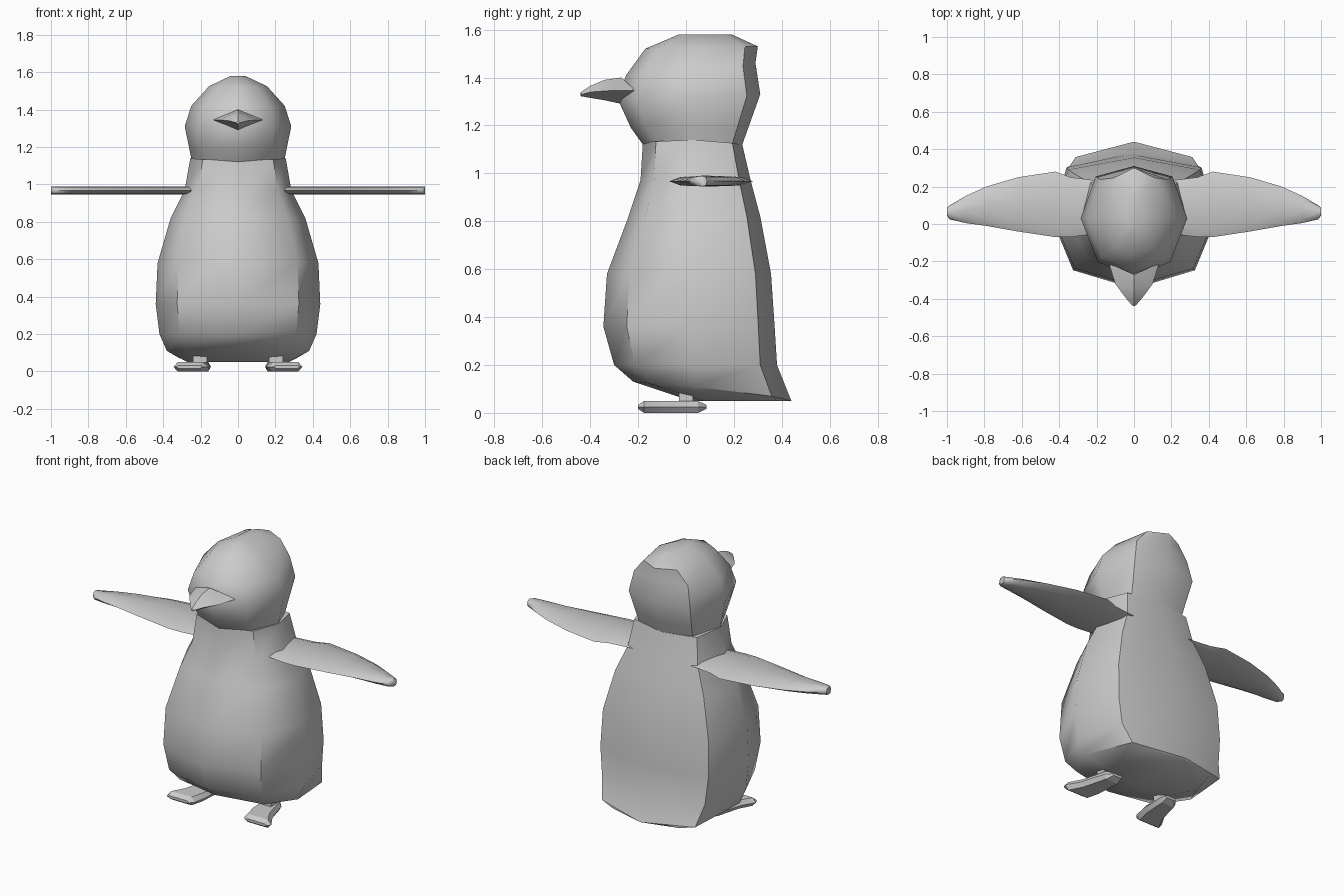
import bpy, bmesh, math

if "Cube" in bpy.data.objects:
    bpy.data.objects.remove(bpy.data.objects["Cube"])

grey = bpy.data.materials.new("plain grey")
grey.diffuse_color = (0.6, 0.6, 0.6, 1)
grey.use_nodes = True
grey.node_tree.nodes["Principled BSDF"].inputs["Base Color"].default_value = grey.diffuse_color


def loft(name, rings, angle=40):
    """Skin a list of equal-length point rings and cap both ends."""
    bm = bmesh.new()
    loops = [[bm.verts.new(p) for p in r] for r in rings]
    n = len(rings[0])
    for a, b in zip(loops, loops[1:]):
        for i in range(n):
            j = (i + 1) % n
            bm.faces.new((a[i], a[j], b[j], b[i]))
    bm.faces.new(loops[0][::-1])
    bm.faces.new(loops[-1])
    bmesh.ops.recalc_face_normals(bm, faces=bm.faces)
    me = bpy.data.meshes.new(name)
    bm.to_mesh(me)
    bm.free()
    ob = bpy.data.objects.new(name, me)
    bpy.context.collection.objects.link(ob)
    me.materials.append(grey)
    bpy.ops.object.select_all(action='DESELECT')
    ob.select_set(True)
    bpy.context.view_layer.objects.active = ob
    bpy.ops.object.shade_smooth_by_angle(angle=math.radians(angle))
    return ob


def body_ring(w, yf, yb, zf, zs, zb, cf=0.74, cb=0.82):
    """Eight-sided cross-section: front, sides and back at their own heights."""
    m = 0.03 if yf < 0 else (yf + yb) / 2
    half = [(0, yf, zf), (cf * w, yf + 0.26 * (m - yf), (zf * 2 + zs) / 3),
            (w, m, zs), (cb * w, yb - 0.2 * (yb - m), (zs + zb * 2) / 3), (0, yb, zb)]
    return half + [(-x, y, z) for x, y, z in half[3:0:-1]]


# body with a short pointed tail at the back of the base
loft("body", [body_ring(*r) for r in (
    (0.27, 0.02, 0.42, 0.05, 0.05, 0.05),
    (0.38, -0.22, 0.44, 0.13, 0.11, 0.05),
    (0.42, -0.30, 0.38, 0.20, 0.20, 0.20),
    (0.44, -0.345, 0.37, 0.36, 0.36, 0.36),
    (0.43, -0.33, 0.355, 0.58, 0.58, 0.58),
    (0.36, -0.24, 0.31, 0.82, 0.82, 0.82),
    (0.285, -0.19, 0.27, 0.97, 0.97, 0.97),
    (0.255, -0.18, 0.235, 1.13, 1.14, 1.12))], 50)

# head, tapering to a small flat crown
loft("head", [body_ring(*r, 0.68, 0.72) for r in (
    (0.25, -0.18, 0.235, 1.12, 1.14, 1.12),
    (0.26, -0.23, 0.26, 1.19, 1.19, 1.19),
    (0.285, -0.285, 0.31, 1.31, 1.31, 1.33),
    (0.25, -0.25, 0.29, 1.41, 1.42, 1.46),
    (0.155, -0.17, 0.30, 1.52, 1.525, 1.53),
    (0.04, -0.03, 0.19, 1.58, 1.58, 1.58))], 50)

# beak: diamond sections (half width, corner y, middle y, top, side, bottom)
loft("beak", [[(0, ym, zt), (w, yc, zc), (0, ym, zb), (-w, yc, zc)]
              for w, yc, ym, zt, zc, zb in (
    (0.135, -0.21, -0.27, 1.40, 1.345, 1.29),
    (0.10, -0.32, -0.34, 1.39, 1.345, 1.305),
    (0.045, -0.395, -0.40, 1.365, 1.34, 1.315),
    (0.01, -0.435, -0.44, 1.338, 1.33, 1.322))])

# wings: flat, rounded-edge sections (x, front y, back y)
stations = ((0.18, -0.05, 0.23), (0.34, -0.07, 0.25), (0.42, -0.07, 0.28),
            (0.62, -0.04, 0.25), (0.79, -0.01, 0.20), (0.90, 0.005, 0.15),
            (0.985, 0.025, 0.10), (1.0, 0.045, 0.088))
# feet: (centre x, y, half width), narrow heel to wide toes
foot_rows = ((0.19, 0.085, 0.035), (0.20, 0.05, 0.055),
             (0.225, -0.10, 0.075), (0.255, -0.175, 0.09), (0.26, -0.20, 0.075))

for side, s in (("left", 1), ("right", -1)):
    wing = []
    for x, f, b in stations:
        e = 0.15 * (b - f)
        wing.append([(s * x, f, 0.967), (s * x, f + e, 0.985), (s * x, (f + b) / 2, 0.99),
                     (s * x, b - e, 0.985), (s * x, b, 0.967), (s * x, b - e, 0.949),
                     (s * x, (f + b) / 2, 0.945), (s * x, f + e, 0.949)])
    loft(side + "_wing", wing, 60)

    foot = []
    for i, (x, y, w) in enumerate(foot_rows):
        h = 0.008 if i in (0, 4) else 0.025
        t = w * 0.75
        foot.append([(s * (x + dx), y, 0.028 + dz) for dx, dz in
                     ((-w, 0), (-t, h), (t, h), (w, 0), (t, -h), (-t, -h))])
    for i, ring in enumerate(foot):
        foot[i] = [(x, y, z - 0.003) for x, y, z in ring]
    loft(side + "_foot", foot, 20)

    # short leg between foot and body
    loft(side + "_leg", [[(s * x, y, z) for x, y in
                          ((0.165, -0.03), (0.24, -0.03), (0.24, 0.03), (0.165, 0.03))]
                         for z in (0.04, 0.14)], 20)
